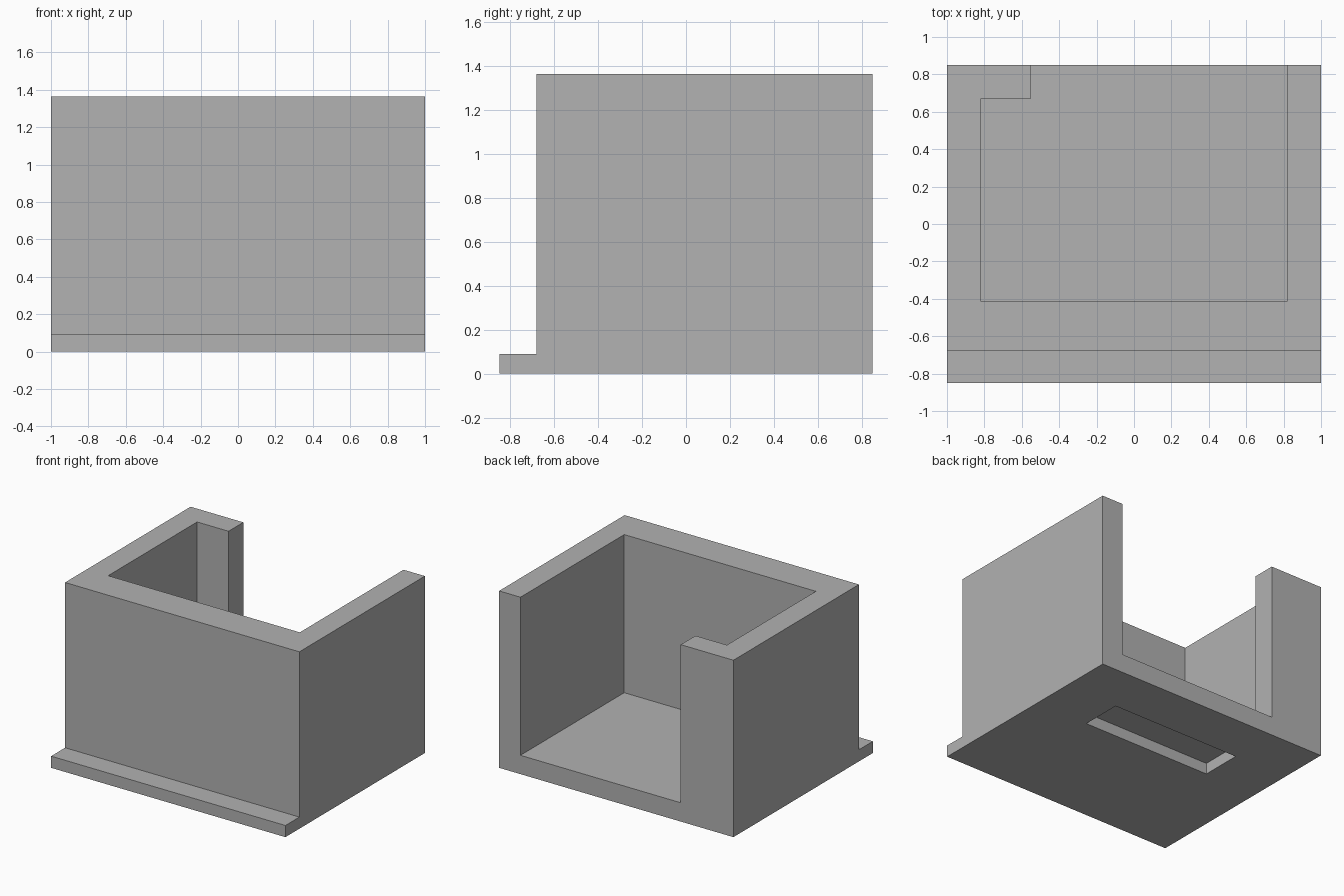
import bpy, bmesh
from mathutils import Vector

default = bpy.data.objects.get("Cube")
if default:
    bpy.data.objects.remove(default, do_unlink=True)

grey = bpy.data.materials.new("plain_grey")
grey.use_nodes = True
colour = (0.445, 0.445, 0.445, 1)
grey.diffuse_color = colour
grey.node_tree.nodes["Principled BSDF"].inputs["Base Color"].default_value = colour


def prism(name, points, direction):
    """Extrude a flat outline into a solid."""
    bm = bmesh.new()
    face = bm.faces.new([bm.verts.new(p) for p in points])
    result = bmesh.ops.extrude_face_region(bm, geom=[face])
    moved = [v for v in result["geom"] if isinstance(v, bmesh.types.BMVert)]
    bmesh.ops.translate(bm, verts=moved, vec=Vector(direction))
    bmesh.ops.recalc_face_normals(bm, faces=bm.faces)
    mesh = bpy.data.meshes.new(name)
    bm.to_mesh(mesh)
    bm.free()
    mesh.materials.append(grey)
    obj = bpy.data.objects.new(name, mesh)
    bpy.context.collection.objects.link(obj)
    return obj


def carve(target, cutter):
    """Cut a solid out of the target and remove the cutter."""
    cutter.hide_render = True
    mod = target.modifiers.new(cutter.name, "BOOLEAN")
    mod.operation = "DIFFERENCE"
    mod.solver = "EXACT"
    mod.object = cutter
    bpy.context.view_layer.objects.active = target
    bpy.ops.object.modifier_apply(modifier=mod.name)
    bpy.data.objects.remove(cutter, do_unlink=True)


# Solid block with a low ledge along the front
front, wall, back = -0.85, -0.68, 0.85
ledge, top, floor = 0.09, 1.365, 0.145
side = [(front, 0), (back, 0), (back, top), (wall, top), (wall, ledge), (front, ledge)]
body = prism("open_box_holder", [(-1, y, z) for y, z in side], (2, 0, 0))

# Cavity open at the top and back, leaving a return post in one rear corner
inner, post = 0.818, -0.55
plan = [(-inner, -0.415), (inner, -0.415), (inner, 1), (post, 1), (post, 0.67), (-inner, 0.67)]
carve(body, prism("cavity_cutter", [(x, y, floor) for x, y in plan], (0, 0, 2)))

# Shallow blind slot in the underside
slot = [(-0.55, 0.135), (0.55, 0.135), (0.55, 0.455), (-0.55, 0.455)]
carve(body, prism("slot_cutter", [(x, y, -0.1) for x, y in slot], (0, 0, 0.185)))
